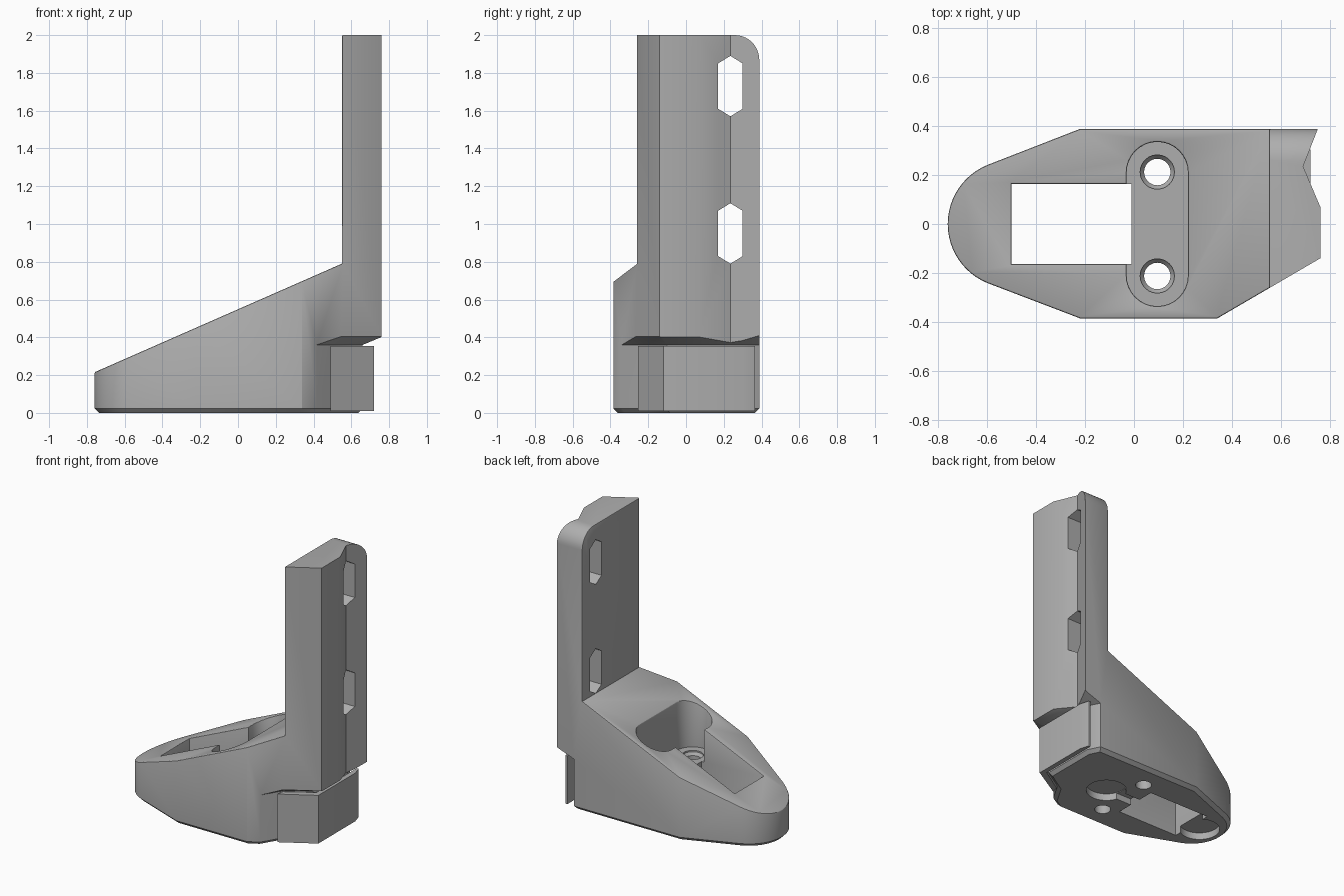
import bpy
import bmesh
from math import cos, sin, radians

cube = bpy.data.objects.get("Cube")
if cube:
    bpy.data.objects.remove(cube, do_unlink=True)

grey = bpy.data.materials.new("plain_grey")
grey.use_nodes = True
COLOUR = (0.42, 0.42, 0.42, 1)
grey.diffuse_color = COLOUR
grey.node_tree.nodes["Principled BSDF"].inputs["Base Color"].default_value = COLOUR


def arc(cx, cy, r, start, end, n):
    angles = [radians(start + (end - start) * i / n) for i in range(n + 1)]
    return [(cx + r * cos(a), cy + r * sin(a)) for a in angles]


def loft(name, sections, axis="z"):
    """Solid through equal-length outlines given as (height, points)."""
    place = {"z": lambda a, b, h: (a, b, h),
             "y": lambda a, b, h: (a, h, b),
             "x": lambda a, b, h: (h, a, b)}[axis]
    bm = bmesh.new()
    rings = [[bm.verts.new(place(a, b, h)) for a, b in pts] for h, pts in sections]
    bm.faces.new(rings[0])
    bm.faces.new(rings[-1])
    n = len(rings[0])
    for low, high in zip(rings, rings[1:]):
        for i in range(n):
            j = (i + 1) % n
            bm.faces.new((low[i], low[j], high[j], high[i]))
    bmesh.ops.recalc_face_normals(bm, faces=bm.faces)
    mesh = bpy.data.meshes.new(name)
    bm.to_mesh(mesh)
    bm.free()
    mesh.materials.append(grey)
    obj = bpy.data.objects.new(name, mesh)
    bpy.context.collection.objects.link(obj)
    return obj


def prism(name, pts, low, high, axis="z"):
    return loft(name, [(low, pts), (high, pts)], axis)


def activate(obj):
    bpy.ops.object.select_all(action="DESELECT")
    obj.select_set(True)
    bpy.context.view_layer.objects.active = obj


def cut(obj, cutter):
    cutter.hide_render = True
    mod = obj.modifiers.new("cut", "BOOLEAN")
    mod.operation = "DIFFERENCE"
    mod.solver = "EXACT"
    mod.object = cutter
    activate(obj)
    bpy.ops.object.modifier_apply(modifier=mod.name)
    bpy.data.objects.remove(cutter, do_unlink=True)


def bevel_edges(obj, rule, width, segments):
    """Round the sharp edges whose two ends satisfy the rule."""
    bm = bmesh.new()
    bm.from_mesh(obj.data)
    bmesh.ops.remove_doubles(bm, verts=bm.verts, dist=0.0005)
    edges = [e for e in bm.edges
             if len(e.link_faces) == 2 and e.calc_face_angle() > 0.4
             and rule(e.verts[0].co, e.verts[1].co)]
    bmesh.ops.bevel(bm, geom=edges, offset=width, segments=segments,
                    profile=0.5, affect="EDGES", clamp_overlap=True)
    bm.to_mesh(obj.data)
    bm.free()


def rect(x0, x1, y0, y1):
    return [(x0, y0), (x1, y0), (x1, y1), (x0, y1)]


# Bracket body: plan outline with the grooved edge of the upright
outline = arc(-0.5, 0, 0.26, 112, 248, 24) + [
    (-0.22, -0.385), (0.34, -0.385), (0.76, -0.14), (0.76, 0.07),
    (0.69, 0.235), (0.75, 0.388), (-0.22, 0.388)]
body = prism("bracket_body", outline, 0, 2)

# Sloped top of the foot
COLUMN_X, JOIN_Z, SLOPE = 0.55, 0.79, 0.439


def slope_z(x):
    return JOIN_Z + SLOPE * (x - COLUMN_X)


cut(body, prism("slope_cutter", [(-1, slope_z(-1)), (COLUMN_X, JOIN_Z),
                                 (COLUMN_X, 3), (-1, 3)], -1, 1, "y"))

# Rounded upper corner of the upright
cut(body, prism("corner_cutter", arc(0.258, 1.87, 0.13, 0, 90, 10)
                + [(0.258, 2.2), (0.6, 2.2), (0.6, 1.87)], 0, 1, "x"))

# Undercut below the upright
outer = [(0.6, 0.6), (1, 0.6), (1, -0.6), (0.39, -0.6)]
inner_low = [(0.405, -0.36), (0.5, -0.2), (0.66, -0.1), (0.66, 0.3), (0.6, 0.42)]
inner_high = [(0.405, -0.36), (0.55, -0.275), (0.78, -0.14), (0.78, 0.3), (0.74, 0.42)]
cut(body, loft("undercut_cutter", [(-0.1, inner_low + outer), (0.36, inner_low + outer),
                                   (0.41, inner_high + outer)]))

# Chamfered bottom rim
bevel_edges(body, lambda a, b: max(a.z, b.z) < 0.001, 0.024, 1)

# Pocket in the foot: slot-shaped seat and rectangular opening
slot = arc(0.095, 0.21, 0.125, 0, 180, 16) + arc(0.095, -0.21, 0.125, 180, 360, 16)
cut(body, prism("seat_cutter", slot, 0.3, 1.5))
cut(body, prism("opening_cutter", rect(-0.5, -0.01, -0.163, 0.163), -0.1, 1.5))


# Softened rims of the slope and of the upright
def on_slope(v):
    return abs(v.z - slope_z(v.x)) < 0.002 and v.x < COLUMN_X + 0.001


def on_upright(v):
    return abs(v.x - COLUMN_X) < 0.002 and v.z > JOIN_Z - 0.002


def soft_rim(a, b):
    if on_upright(a) and on_upright(b):
        return max(a.z, b.z) > JOIN_Z + 0.01
    return on_slope(a) and on_slope(b)


bevel_edges(body, soft_rim, 0.016, 2)

# Hexagonal slots through the upright
for mid in (0.95, 1.73):
    hexagon = [(0.235 + side * 0.065, mid + h * 0.12)
               for side, h in ((1, -1), (1, 1))]
    hexagon += [(0.235, mid + 0.16)]
    hexagon += [(0.17, mid + 0.12), (0.17, mid - 0.12), (0.235, mid - 0.16)]
    cut(body, prism("hex_cutter", hexagon, 0.3, 1, "x"))

# Screw holes with countersinks
for side in (-1, 1):
    cx, cy = 0.095, side * 0.212
    hole = arc(cx, cy, 0.054, 0, 345, 23)
    sink = arc(cx, cy, 0.07, 0, 345, 23)
    cut(body, loft("screw_cutter", [(-0.1, hole), (0.27, hole),
                                    (0.29, sink), (0.35, sink)]))

# Round recesses and cable channel underneath
for cx in (-0.57, 0.24):
    cut(body, prism("recess_cutter", arc(cx, 0, 0.135, 0, 350, 35), -0.1, 0.05))
cut(body, prism("channel_cutter", rect(-0.1, 0.2, -0.045, 0.045), -0.1, 0.045))

# Separate clip plate under the upright
clip = prism("clip_plate", [(0.49, -0.255), (0.72, -0.12), (0.72, 0.3), (0.7, 0.365),
                            (0.685, 0.365), (0.685, -0.09), (0.5, -0.205)], 0.01, 0.355)

for obj in (body, clip):
    activate(obj)
    bpy.ops.object.shade_smooth_by_angle(angle=radians(30))
